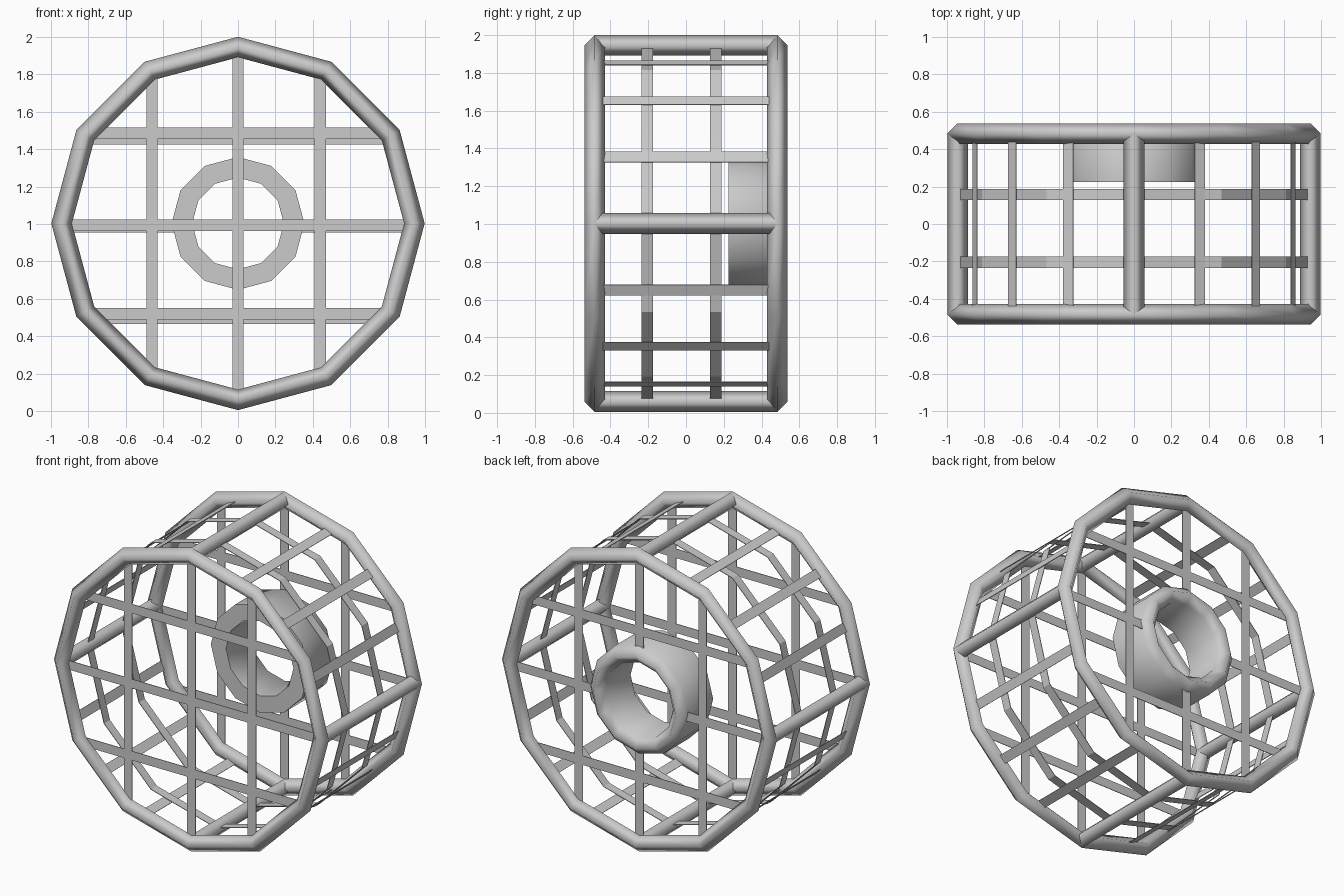
import bpy, bmesh, math
from mathutils import Matrix, Vector

cube = bpy.data.objects.get("Cube")
if cube:
    bpy.data.objects.remove(cube)

CZ = 1.003      # height of the drum axis
R = 0.943       # radius of the end rings
T = 0.055       # half thickness of the square tubing
Y = 0.483       # distance of the end rings from the middle
W = 0.06        # strip width
THIN = 0.004    # strip thickness
SIDES = 12

grey = bpy.data.materials.new("light_grey")
grey.use_nodes = True
grey.diffuse_color = (0.6, 0.6, 0.6, 1)
grey.node_tree.nodes["Principled BSDF"].inputs["Base Color"].default_value = (0.6, 0.6, 0.6, 1)


def finish(name, bm, smooth=False):
    bmesh.ops.recalc_face_normals(bm, faces=bm.faces)
    for f in bm.faces:
        f.smooth = smooth
    mesh = bpy.data.meshes.new(name)
    bm.to_mesh(mesh)
    bm.free()
    mesh.materials.append(grey)
    obj = bpy.data.objects.new(name, mesh)
    obj.location.z = CZ
    bpy.context.collection.objects.link(obj)
    return obj


def lathe(name, profile, smooth, sharp_y=None):
    """Turn a closed (radius, y) profile around the drum axis."""
    bm = bmesh.new()
    loops = []
    for i in range(SIDES):
        a = 2 * math.pi * i / SIDES
        loops.append([bm.verts.new((r * math.cos(a), y, r * math.sin(a))) for r, y in profile])
    n = len(profile)
    for i in range(SIDES):
        p, q = loops[i], loops[(i + 1) % SIDES]
        for j in range(n):
            k = (j + 1) % n
            bm.faces.new((p[j], p[k], q[k], q[j]))
    if sharp_y is not None:
        for e in bm.edges:
            if all(abs(v.co.y - sharp_y) < 1e-4 for v in e.verts):
                e.smooth = False
    return finish(name, bm, smooth)


def box(name, size, centre, angle=0.0):
    """Box placed at centre, then turned about the drum axis."""
    bm = bmesh.new()
    bmesh.ops.create_cube(bm, size=1)
    m = Matrix.Rotation(-angle, 4, 'Y') @ Matrix.Translation(centre) @ Matrix.Diagonal((*size, 1))
    bmesh.ops.transform(bm, matrix=m, verts=bm.verts)
    return finish(name, bm)


def reach(d):
    """Half length of a chord at distance d from the axis."""
    step = 2 * math.pi / SIDES
    pts = [(R * math.sin(i * step), R * math.cos(i * step)) for i in range(4)]
    for (x0, z0), (x1, z1) in zip(pts, pts[1:]):
        if x0 <= abs(d) <= x1:
            return z0 + (z1 - z0) * (abs(d) - x0) / (x1 - x0)
    return 0


# End rings of square tubing set on edge
for label, y in (("front", -Y), ("back", Y)):
    lathe(label + "_ring", [(R + T, y), (R, y + T), (R - T, y), (R, y - T)], True)

# Thin hoops around the drum
for label, y in (("front", -0.205), ("back", 0.157)):
    lathe(label + "_hoop", [(r, y + s) for r, s in
          ((0.937, -W / 2), (0.937, W / 2), (0.933, W / 2), (0.933, -W / 2))], False)

# Four heavy rails and twelve thin slats along the drum
for i in range(16):
    a = 2 * math.pi * i / 16
    if i % 4:
        box("slat_%d" % i, (THIN, 2 * Y, W), (0.92, 0, 0), a)
    else:
        bm = bmesh.new()
        bmesh.ops.create_cone(bm, cap_ends=False, segments=4, radius1=T, radius2=T, depth=2 * Y)
        turn = Matrix.Rotation(math.pi / 2, 4, 'X')
        bmesh.ops.transform(bm, matrix=turn, verts=bm.verts)
        # stand the square section on its edge
        if all(min(abs(v.co.x), abs(v.co.z)) > 0.01 for v in bm.verts):
            bmesh.ops.rotate(bm, verts=bm.verts, matrix=Matrix.Rotation(math.pi / 4, 3, 'Y'))
        bmesh.ops.translate(bm, verts=bm.verts, vec=Vector((R * math.cos(a), 0, R * math.sin(a))))
        finish("rail_%d" % (i // 4), bm, True)

# Hub: open sleeve with a pointed, softly shaded rim at the back
HUB, HUB_FRONT = 0.30, 0.225
lathe("hub", [(HUB + T, HUB_FRONT), (HUB + T, Y), (HUB, Y + T),
              (HUB - T, Y), (HUB - T, HUB_FRONT)], True, HUB_FRONT)


# Flat grids closing both ends; the middle back bars stop at the hub
def grid_bar(name, offset, y, upright, split):
    half = reach(offset)
    spans = [(-half, -HUB), (HUB, half)] if split else [(-half, half)]
    for n, (a, b) in enumerate(spans):
        mid, length = (a + b) / 2, b - a
        if upright:
            box("%s_%d" % (name, n), (W, THIN, length), (offset, y, mid))
        else:
            box("%s_%d" % (name, n), (length, THIN, W), (mid, y, offset))


levels = {"front": (-0.483, -0.01, 0.482), "back": (-0.508, -0.018, 0.451)}
for label, y in (("front", -Y), ("back", Y)):
    for i, x in enumerate((-0.46, 0, 0.44)):
        grid_bar("%s_upright_%d" % (label, i), x, y, True, label == "back" and i == 1)
    for i, z in enumerate(levels[label]):
        grid_bar("%s_crossbar_%d" % (label, i), z, y, False, label == "back" and i == 1)
